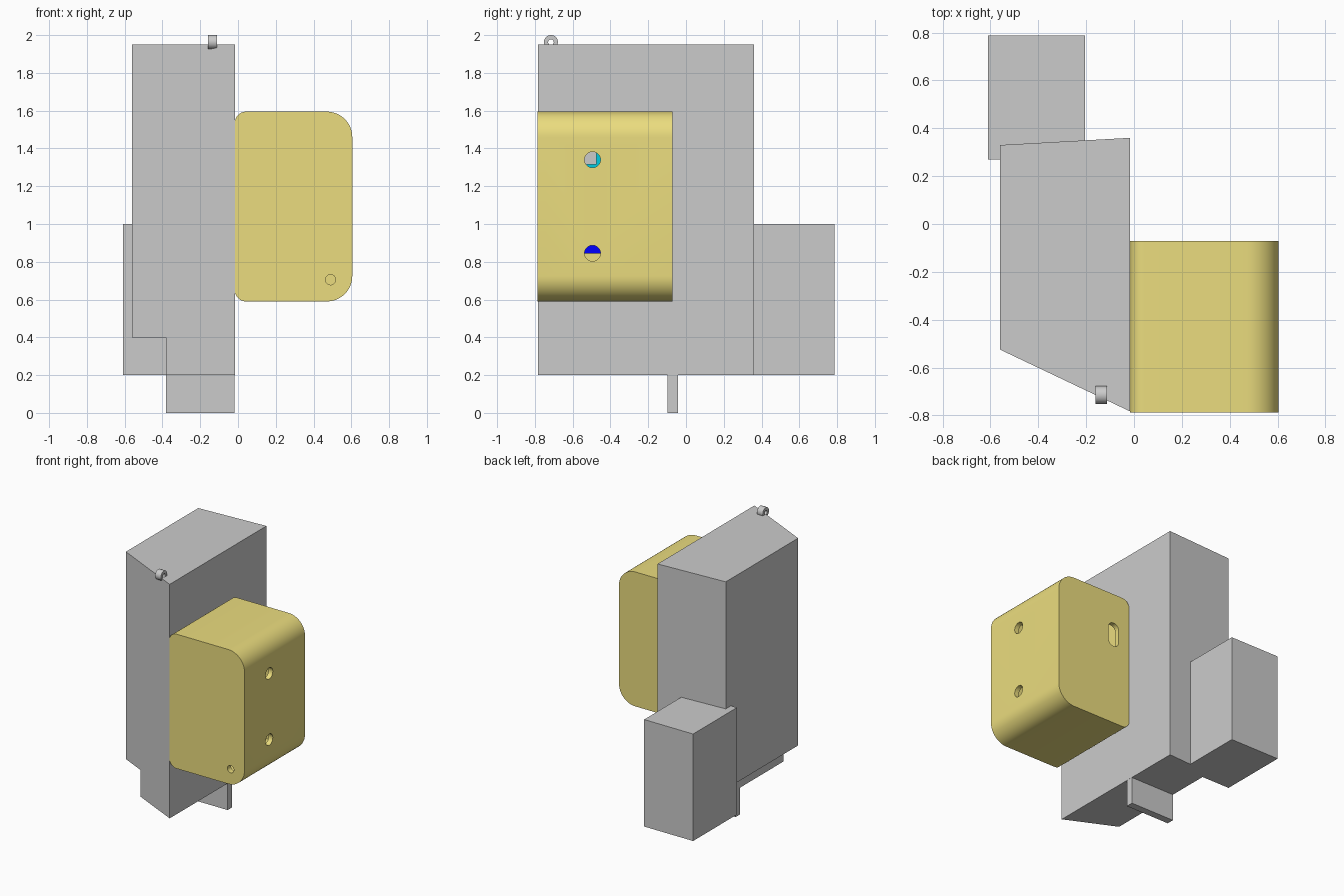
import bpy, bmesh
from math import pi, cos, sin
from mathutils import Matrix

if "Cube" in bpy.data.objects:
    bpy.data.objects.remove(bpy.data.objects["Cube"])


def material(name, rgb):
    m = bpy.data.materials.new(name)
    m.diffuse_color = (*rgb, 1)
    m.use_nodes = True
    m.node_tree.nodes["Principled BSDF"].inputs["Base Color"].default_value = m.diffuse_color
    return m


YELLOW = material("yellow", (0.83, 0.72, 0.21))
CYAN = material("cyan", (0.0, 0.6, 0.75))
BLUE = material("blue", (0.0, 0.0, 1.0))


def prism(name, pts, axis, lo, hi, mat=None):
    """Extrude a closed profile along x (pts = y,z), y (x,z) or z (x,y)."""
    place = {"x": lambda a, b, t: (t, a, b),
             "y": lambda a, b, t: (a, t, b),
             "z": lambda a, b, t: (a, b, t)}[axis]
    bm = bmesh.new()
    n = len(pts)
    r0 = [bm.verts.new(place(a, b, lo)) for a, b in pts]
    r1 = [bm.verts.new(place(a, b, hi)) for a, b in pts]
    bm.faces.new(r0)
    bm.faces.new(r1)
    for i in range(n):
        j = (i + 1) % n
        bm.faces.new((r0[i], r0[j], r1[j], r1[i]))
    bmesh.ops.recalc_face_normals(bm, faces=bm.faces)
    me = bpy.data.meshes.new(name)
    bm.to_mesh(me)
    bm.free()
    ob = bpy.data.objects.new(name, me)
    bpy.context.collection.objects.link(ob)
    if mat:
        me.materials.append(mat)
    return ob


def box(name, x, y, z, mat=None):
    return prism(name, [(x[0], y[0]), (x[1], y[0]), (x[1], y[1]), (x[0], y[1])],
                 "z", z[0], z[1], mat)


def circle(a, b, r, n=32):
    return [(a + r * cos(2 * pi * i / n), b + r * sin(2 * pi * i / n)) for i in range(n)]


def rounded(x0, x1, z0, z1, rl, rr, n=12):
    """Rectangle with corner radius rl on the left and rr on the right."""
    pts = []
    for cx, cz, r, a0 in ((x1 - rr, z1 - rr, rr, 0), (x0 + rl, z1 - rl, rl, pi / 2),
                          (x0 + rl, z0 + rl, rl, pi), (x1 - rr, z0 + rr, rr, 1.5 * pi)):
        for i in range(n + 1):
            a = a0 + pi / 2 * i / n
            pts.append((cx + r * cos(a), cz + r * sin(a)))
    return pts


def activate(ob):
    bpy.ops.object.select_all(action="DESELECT")
    ob.select_set(True)
    bpy.context.view_layer.objects.active = ob


def cut(ob, *cutters):
    activate(ob)
    for c in cutters:
        m = ob.modifiers.new("cut", "BOOLEAN")
        m.operation, m.solver, m.object = "DIFFERENCE", "EXACT", c
        bpy.ops.object.modifier_apply(modifier=m.name)
        bpy.data.objects.remove(c)


def smooth(ob):
    activate(ob)
    bpy.ops.object.shade_smooth_by_angle(angle=0.5)


# Main body with a notch along the lower left edge
body = prism("main_body", [(-0.56, -0.525), (-0.017, -0.783), (-0.017, 0.36), (-0.56, 0.33)],
             "z", 0.2, 1.95)
cut(body, box("notch", (-0.8, -0.38), (-1, 1), (0, 0.4)))

# Rear box and bottom tab
box("rear_box", (-0.61, -0.205), (0.27, 0.787), (0.2, 1.0))
box("bottom_tab", (-0.38, -0.018), (-0.097, -0.043), (0.0, 0.2))

# Hanging ring on the top front edge
ring = prism("hanging_ring", circle(-0.715, 1.963, 0.037), "x", -0.16, -0.112)
cut(ring, prism("ring_hole", circle(-0.715, 1.963, 0.015), "x", -0.2, -0.05))
smooth(ring)

# Hollow side case: two side holes and a slot in the back
X0, X1, Z0, Z1 = -0.017, 0.605, 0.59, 1.595
T = 0.035
case = prism("side_case", rounded(X0, X1, Z0, Z1, 0.06, 0.135), "y", -0.745, -0.072, YELLOW)
cut(case,
    prism("cavity", rounded(X0 + T, X1 - T, Z0 + T, Z1 - T, 0.03, 0.1), "y", -0.9, -0.072 - T),
    prism("upper_hole", circle(-0.495, 1.34, 0.042), "x", 0.45, 0.8),
    prism("lower_hole", circle(-0.495, 0.845, 0.042), "x", 0.45, 0.8),
    prism("slot", rounded(0.075, 0.165, 1.19, 1.37, 0.044, 0.044), "y", -0.2, 0.1))
smooth(case)

# Front lid with a small hole
lid = prism("case_lid", rounded(X0, X1, Z0, Z1, 0.06, 0.135), "y", -0.787, -0.745, YELLOW)
cut(lid, prism("lid_hole", circle(0.49, 0.705, 0.027), "y", -0.9, -0.7))
smooth(lid)

# Components inside the case, seen through the side holes
box("upper_board", (0.03, 0.1), (-0.65, -0.35), (1.15, 1.5), CYAN)
box("upper_module", (0.1, 0.25), (-0.6, -0.475), (1.315, 1.45))
box("lower_module", (0.03, 0.25), (-0.6, -0.35), (0.845, 1.05), BLUE)
